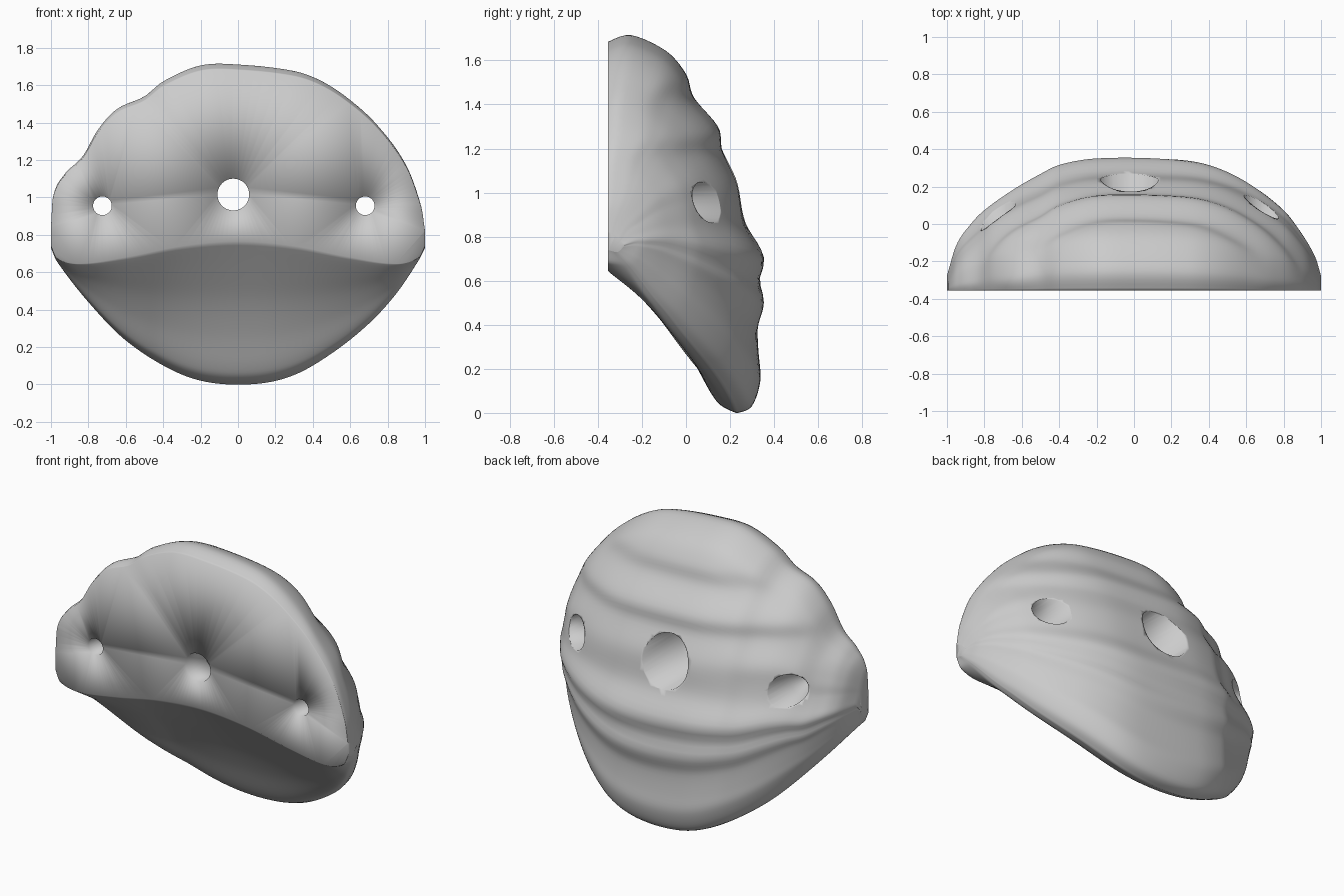
import bpy, bmesh, math
from mathutils import Vector

if "Cube" in bpy.data.objects:
    bpy.data.objects.remove(bpy.data.objects["Cube"])

BACK = -0.355   # flat mounting plane


def curve(pts, x):
    """Smooth interpolation of (x, value) control points."""
    n = len(pts)
    x = min(max(x, pts[0][0]), pts[-1][0])
    i = max(k for k in range(n - 1) if pts[k][0] <= x)

    def slope(k):
        a, b = pts[max(k - 1, 0)], pts[min(k + 1, n - 1)]
        return (b[1] - a[1]) / (b[0] - a[0])
    (x0, v0), (x1, v1) = pts[i], pts[i + 1]
    h = x1 - x0
    t = (x - x0) / h
    return (v0 * (2*t**3 - 3*t*t + 1) + v1 * (3*t*t - 2*t**3)
            + h * slope(i) * (t**3 - 2*t*t + t) + h * slope(i + 1) * (t**3 - t*t))


# Outlines along x: top and bottom silhouettes, lower lip of the flat side, depth
TOP = [(-1, .84), (-.99, 1.0), (-.93, 1.12), (-.83, 1.22), (-.75, 1.36), (-.65, 1.47), (-.5, 1.54),
       (-.4, 1.62), (-.2, 1.705), (0, 1.71), (.3, 1.675), (.45, 1.62), (.6, 1.52), (.75, 1.38),
       (.9, 1.17), (.98, .95), (1, .82)]
BOT = [(-1, .73), (-.97, .66), (-.8, .44), (-.6, .235), (-.35, .075), (-.15, .01), (.1, .003),
       (.3, .05), (.5, .165), (.7, .325), (.85, .49), (.97, .67), (1, .73)]
LIP = [(-1, .74), (-.97, .675), (-.85, .645), (-.6, .68), (-.3, .74), (0, .765), (.3, .74),
       (.6, .68), (.85, .645), (.97, .68), (1, .74)]
FAR = [(-1, -.27), (-.95, -.09), (-.87, .03), (-.8, .1), (-.65, .2), (-.5, .28), (-.4, .325), (-.2, .355),
       (.2, .35), (.4, .32), (.6, .24), (.8, .1), (.9, -.03), (.97, -.16), (1, -.27)]
# Ripples of the outer side against height
WAVE = [(0, 0), (.15, .004), (.38, -.02), (.5, .006), (.6, -.008), (.7, .022), (.86, -.022), (1.04, .008),
        (1.19, -.012), (1.29, .02), (1.43, -.022), (1.54, .008), (1.7, 0)]

# Middle section as (y, height): outer side down to the tip, then the hollow underside
OUTER = [(-.355, 1.68), (-.25, 1.71), (-.1, 1.64), (-.01, 1.53), (.055, 1.42), (.115, 1.3), (.175, 1.17),
         (.22, 1.03), (.28, .86), (.32, .7), (.335, .5), (.333, .38), (.326, .25),
         (.32, .14), (.285, .03), (.22, 0)]
UNDER = [(.15, .035), (.1, .1), (.01, .27), (-.1, .445), (-.22, .6), (-.355, .765)]
path = [((y - BACK) / .7, z / 1.71) for y, z in OUTER]
under = path[-1:] + [((y - BACK) / .7, z / .765) for y, z in UNDER]


def resample(pts, step=5):
    """Catmull-Rom points along a polyline, last point left out."""
    out = []
    for i in range(len(pts) - 1):
        p0, p1, p2, p3 = (Vector(pts[min(max(i + k, 0), len(pts) - 1)]) for k in (-1, 0, 1, 2))
        for s in range(step):
            t = s / step
            q = 0.5 * (2*p1 + (p2 - p0)*t + (2*p0 - 5*p1 + 4*p2 - p3)*t*t
                       + (3*p1 - p0 - 3*p2 + p3)*t**3)
            out.append((max(q.x, 0), q.y))
    return out


section = [(d, h, True) for d, h in resample(path)]
section += [(d, h, False) for d, h in resample(under)] + [(0, 1, False)]

# Body: loft the section along x
bm = bmesh.new()
rows = []
N = 110
for i in range(N + 1):
    x = math.sin(math.pi * (i / N - 0.5))
    top, bot, lip = curve(TOP, x), curve(BOT, x), curve(LIP, x)
    depth = curve(FAR, x) - BACK
    tuck = 0.42 * abs(x) ** 3      # lower tip pulls in towards the sides
    row = []
    for d, h, outer in section:
        z = bot + ((top if outer else lip) - bot) * h
        y = depth * d ** (1 + 0.2 * x * x)
        if outer:
            y *= 1 - tuck * max(1 - h, 0) ** 3
            w = min(max((h - .25) / .35, 0), 1)
            key = w * z + (1 - w) * h * 1.71 + .04 * x
            fade = 1 - x * x * (1 - w * .6)      # ripples die out at the sides
            y += curve(WAVE, key) * min(d * 2, 1) * fade
        else:
            y *= 1 - tuck
        row.append(bm.verts.new((x, BACK + max(y, 0), z)))
    rows.append(row)
for a, b in zip(rows, rows[1:]):
    for k in range(len(a) - 1):
        bm.faces.new((a[k], a[k + 1], b[k + 1], b[k]))
bm.faces.new(rows[0])
bm.faces.new(rows[-1])
# flat mounting face
bm.faces.new([r[0] for r in rows] + [r[-1] for r in reversed(rows)])
bmesh.ops.recalc_face_normals(bm, faces=bm.faces)
me = bpy.data.meshes.new("hold_body")
bm.to_mesh(me)
bm.free()
body = bpy.data.objects.new("hold_body", me)
bpy.context.collection.objects.link(body)


def bolt_hole(name, x, z, r_small, r_big):
    """Stepped bolt hole: narrow shank at the flat side, wide bore outside."""
    b = bmesh.new()
    seg = 40
    rings = []
    for r, y in ((r_small, -.6), (r_small, -.17), (r_big, -.1), (r_big, .6)):
        rings.append([b.verts.new((x + r * math.cos(2*math.pi*k/seg), y, z + r * math.sin(2*math.pi*k/seg)))
                      for k in range(seg)])
    for a, c in zip(rings, rings[1:]):
        for k in range(seg):
            b.faces.new((a[k], a[(k + 1) % seg], c[(k + 1) % seg], c[k]))
    b.faces.new(rings[0])
    b.faces.new(rings[-1])
    bmesh.ops.recalc_face_normals(b, faces=b.faces)
    m = bpy.data.meshes.new(name)
    b.to_mesh(m)
    b.free()
    cutter = bpy.data.objects.new(name, m)
    bpy.context.collection.objects.link(cutter)
    cutter.hide_render = True
    mod = body.modifiers.new(name, 'BOOLEAN')
    mod.operation = 'DIFFERENCE'
    mod.solver = 'EXACT'
    mod.object = cutter
    bpy.context.view_layer.objects.active = body
    bpy.ops.object.modifier_apply(modifier=name)
    bpy.data.objects.remove(cutter)


bolt_hole("main_bolt_hole", -.025, 1.015, .085, .155)
bolt_hole("left_screw_hole", -.725, .955, .05, .092)
bolt_hole("right_screw_hole", .68, .955, .05, .092)

# Even triangles on the flat side, smooth shading all over
bm = bmesh.new()
bm.from_mesh(body.data)
bmesh.ops.triangulate(bm, faces=[f for f in bm.faces if len(f.verts) > 12], ngon_method='BEAUTY')
for f in bm.faces:
    f.smooth = True
bm.to_mesh(body.data)
bm.free()
